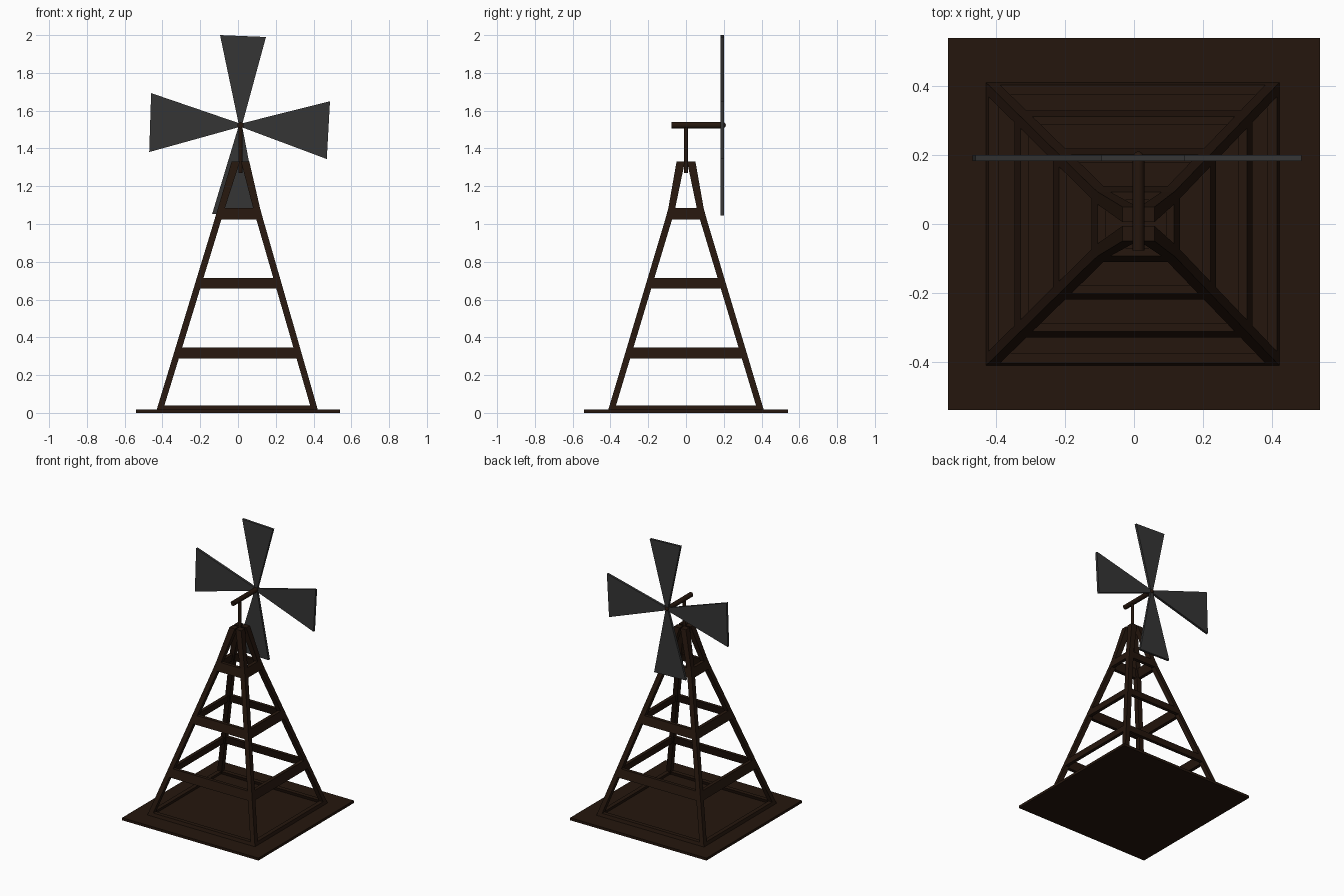
import bpy, bmesh, math
from mathutils import Matrix, Vector

if "Cube" in bpy.data.objects:
    bpy.data.objects.remove(bpy.data.objects["Cube"])


def material(name, rgb):
    m = bpy.data.materials.new(name)
    m.diffuse_color = (*rgb, 1)
    m.use_nodes = True
    m.node_tree.nodes["Principled BSDF"].inputs["Base Color"].default_value = m.diffuse_color
    return m


WOOD = material("dark_wood", (0.018, 0.008, 0.004))
METAL = material("dark_metal", (0.035, 0.035, 0.035))
CX, CZ = 0.013, 1.523          # rotor axis


def finish(name, bm, mat):
    bmesh.ops.recalc_face_normals(bm, faces=bm.faces)
    me = bpy.data.meshes.new(name)
    bm.to_mesh(me)
    bm.free()
    me.materials.append(mat)
    ob = bpy.data.objects.new(name, me)
    bpy.context.collection.objects.link(ob)
    return ob


def loft(name, sections, mat, closed=False):
    """Skin a list of equal-length point loops; cap the ends unless closed."""
    bm = bmesh.new()
    loops = [[bm.verts.new(p) for p in s] for s in sections]
    pairs = list(zip(loops, loops[1:]))
    if closed:
        pairs.append((loops[-1], loops[0]))
    for a, b in pairs:
        n = len(a)
        for i in range(n):
            bm.faces.new((a[i], a[(i + 1) % n], b[(i + 1) % n], b[i]))
    if not closed:
        bm.faces.new(loops[0])
        bm.faces.new(loops[-1])
    return finish(name, bm, mat)


def rect(cx, hx, hy, z, cy=0):
    return [(cx + sx * hx, cy + sy * hy, z)
            for sx, sy in ((-1, -1), (1, -1), (1, 1), (-1, 1))]


# Tower outline: height, centre x, outer half width x, outer half width y, leg size
PROFILE = [(0.015, -0.004, 0.427, 0.412, 0.034),
           (1.07, 0.005, 0.115, 0.096, 0.036),
           (1.33, CX, 0.047, 0.05, 0.044)]


def outline(z):
    for a, b in zip(PROFILE, PROFILE[1:]):
        if z <= b[0]:
            t = (z - a[0]) / (b[0] - a[0])
            return [p + (q - p) * t for p, q in zip(a, b)]
    return PROFILE[-1]


# Ground plate
loft("base_plate", [rect(0, 0.54, 0.54, 0), rect(0, 0.54, 0.54, 0.018)], WOOD)

# Four bent legs
for sx, sy, tag in ((-1, -1, "front_left"), (1, -1, "front_right"),
                    (1, 1, "back_right"), (-1, 1, "back_left")):
    loft("leg_" + tag,
         [rect(cx + sx * (hx - w / 2), w / 2, w / 2, z, sy * (hy - w / 2))
          for z, cx, hx, hy, w in PROFILE], WOOD)


# Sloped square rings of cross beams
def ring(name, z0, z1, t):
    secs = []
    for z, inset in ((z0, 0), (z1, 0), (z1, t), (z0, t)):
        _, cx, hx, hy, _ = outline(z)
        secs.append(rect(cx, hx - inset, hy - inset, z))
    loft(name, secs, WOOD, closed=True)


ring("sill_beams", 0.016, 0.04, 0.03)
ring("lower_beams", 0.288, 0.346, 0.024)
ring("middle_beams", 0.658, 0.715, 0.024)
ring("upper_beams", 1.024, 1.084, 0.024)


# Round post and rotor shaft
def rod(name, a, b, r, sides=12):
    a, b = Vector(a), Vector(b)
    d = b - a
    mat = Matrix.Translation((a + b) / 2) @ d.to_track_quat('Z', 'Y').to_matrix().to_4x4()
    bm = bmesh.new()
    bmesh.ops.create_cone(bm, cap_ends=True, segments=sides, radius1=r,
                          radius2=r, depth=d.length, matrix=mat)
    for f in bm.faces:
        f.smooth = len(f.verts) == 4
    ob = finish(name, bm, WOOD)
    for e in ob.data.edges:
        va, vb = (ob.data.vertices[i].co for i in e.vertices)
        e.use_edge_sharp = abs((va - vb).normalized().dot(d.normalized())) < 0.5
    return ob


rod("post", (CX, 0, 1.27), (CX, 0, CZ), 0.011)
rod("rotor_shaft", (CX, -0.077, CZ), (CX, 0.198, CZ), 0.017)

# Domed hub cap
bm = bmesh.new()
bmesh.ops.create_uvsphere(bm, u_segments=12, v_segments=8, radius=0.015,
                          matrix=Matrix.Translation((CX, 0.196, CZ)))
for f in bm.faces:
    f.smooth = True
finish("hub", bm, WOOD)

# Four flat triangular blades, tips relative to the rotor axis
BLADES = {"top": ((-0.108, 0.477), (0.135, 0.467)),
          "right": ((0.474, 0.127), (0.457, -0.179)),
          "bottom": ((0.10, -0.478), (-0.15, -0.470)),
          "left": ((-0.483, -0.142), (-0.473, 0.170))}
for tag, (p, q) in BLADES.items():
    side = (Vector(q) - Vector(p)).normalized() * 0.008
    pts = [-side, Vector(p), Vector(q), side]
    loft("blade_" + tag, [[(CX + v.x, y, CZ + v.y) for v in pts]
                          for y in (0.183, 0.2)], METAL)
